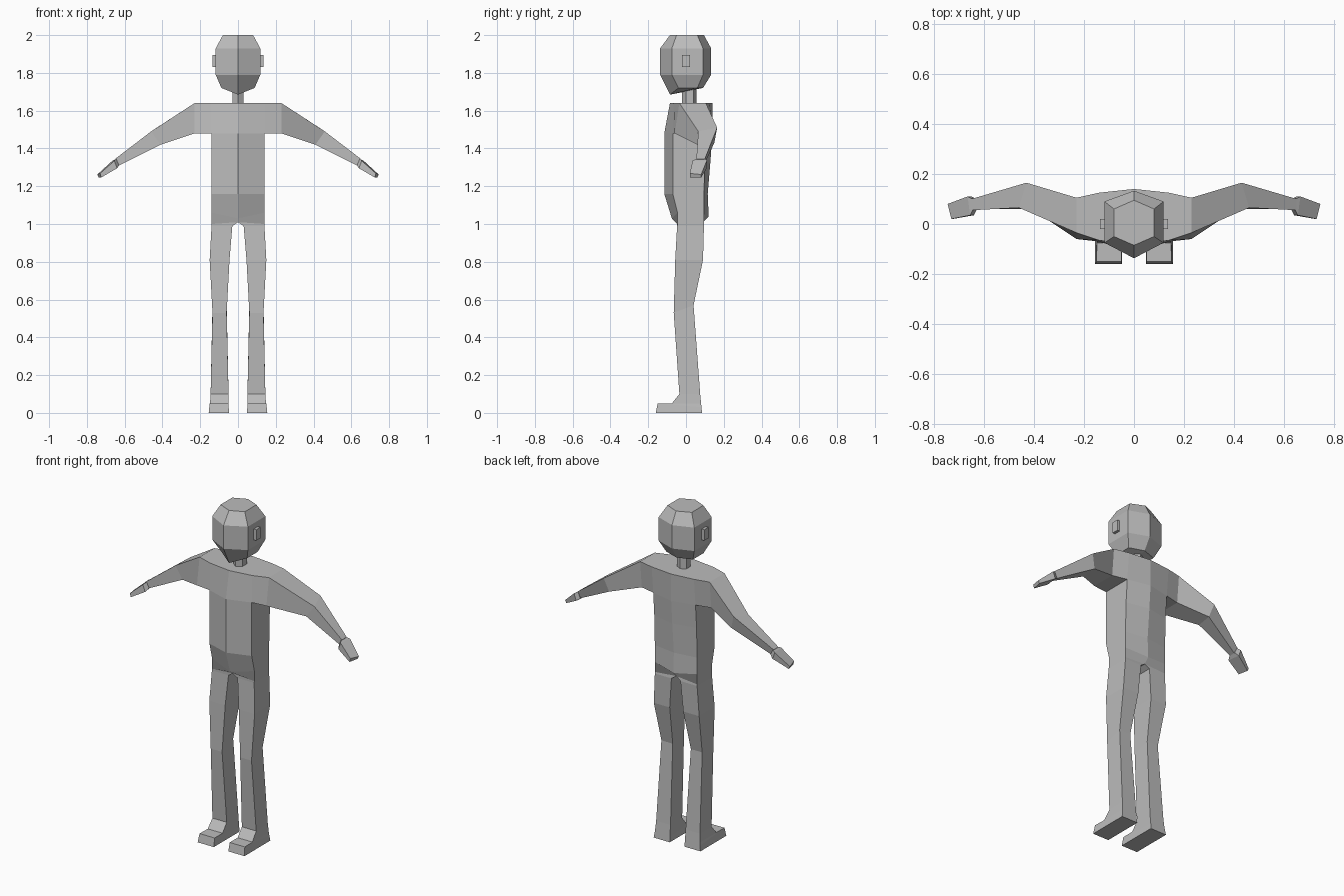
import bpy
import bmesh

cube = bpy.data.objects.get("Cube")
if cube:
    bpy.data.objects.remove(cube, do_unlink=True)

grey = bpy.data.materials.new("plain_grey")
grey.use_nodes = True
COLOUR = (0.5, 0.5, 0.5, 1)
grey.diffuse_color = COLOUR
grey.node_tree.nodes["Principled BSDF"].inputs["Base Color"].default_value = COLOUR


def add_ring(bm, points):
    return [bm.verts.new(p) for p in points]


def bridge(bm, rings, closed, skip=None):
    """Join neighbouring four-point rings with quads; skip leaves one quad open."""
    for i, (a, b) in enumerate(zip(rings, rings[1:])):
        for j in range(4 if closed else 3):
            if (i, j) != skip:
                k = (j + 1) % 4
                bm.faces.new((a[j], a[k], b[k], b[j]))


def half_ring(w, front, side_front, side_back, back, z, z_front=None, z_back=None):
    """Left half of a six-sided section: front point, two side points, back point."""
    return [(0, front, z if z_front is None else z_front), (w, side_front, z),
            (w, side_back, z), (0, back, z if z_back is None else z_back)]


def finish(bm, name):
    """Mirror the left half to the right and make a flat-shaded object."""
    bmesh.ops.mirror(bm, geom=bm.verts[:] + bm.edges[:] + bm.faces[:],
                     axis='X', merge_dist=0.0005)
    bmesh.ops.recalc_face_normals(bm, faces=bm.faces[:])
    mesh = bpy.data.meshes.new(name)
    bm.to_mesh(mesh)
    bm.free()
    mesh.materials.append(grey)
    obj = bpy.data.objects.new(name, mesh)
    bpy.context.collection.objects.link(obj)
    return obj


def hex_part(name, sections):
    bm = bmesh.new()
    rings = [add_ring(bm, half_ring(*s)) for s in sections]
    bridge(bm, rings, False)
    bm.faces.new(rings[0])
    bm.faces.new(rings[-1])
    return finish(bm, name)


# Body: torso, then arm and leg grown out of it
bm = bmesh.new()
torso = [add_ring(bm, half_ring(*s)) for s in (
    (0.14, -0.085, -0.065, 0.125, 0.14, 1.64),
    (0.14, -0.115, -0.07, 0.11, 0.14, 1.48),
    (0.14, -0.115, -0.07, 0.10, 0.13, 1.34),
    (0.14, -0.115, -0.07, 0.095, 0.115, 1.16),
    (0.14, -0.075, -0.045, 0.095, 0.12, 1.06, 1.03, 1.04),
    (0.14, -0.05, -0.045, 0.095, 0.09, 1.0, 1.01, 1.01),
)]
bridge(bm, torso, False, skip=(0, 1))
bm.faces.new(torso[0])

# Arm: corners are top front, bottom front, bottom back, top back
arm = [[torso[0][1], torso[1][1], torso[1][2], torso[0][2]]]
for points in (
    [(0.23, -0.035, 1.64), (0.23, -0.06, 1.48), (0.23, 0.09, 1.48), (0.23, 0.105, 1.64)],
    [(0.46, 0.065, 1.49), (0.41, 0.06, 1.42), (0.405, 0.15, 1.43), (0.43, 0.165, 1.51)],
    [(0.65, 0.055, 1.345), (0.63, 0.06, 1.31), (0.63, 0.095, 1.31), (0.65, 0.10, 1.345)],
):
    arm.append(add_ring(bm, points))
bridge(bm, arm, True)
bm.faces.new(arm[-1])

# Leg and foot: inner x, outer x, front y, back y, front z, back z
leg = []
for x0, x1, yf, yb, zf, zb in (
    (0.03, 0.14, -0.047, 0.095, 0.99, 0.99),
    (0.045, 0.15, -0.057, 0.09, 0.81, 0.81),
    (0.06, 0.135, -0.065, 0.04, 0.53, 0.57),
    (0.05, 0.145, -0.035, 0.075, 0.10, 0.10),
    (0.05, 0.148, -0.075, 0.08, 0.05, 0.05),
    (0.05, 0.15, -0.15, 0.082, 0.05, 0.03),
    (0.048, 0.155, -0.16, 0.085, 0, 0),
):
    leg.append(add_ring(bm, [(x0, yf, zf), (x1, yf, zf), (x1, yb, zb), (x0, yb, zb)]))
bridge(bm, [torso[-1], leg[0]], False)
bm.faces.new((torso[-1][0], leg[0][0], leg[0][3], torso[-1][3]))
bridge(bm, leg, True)
bm.faces.new(leg[-1])
finish(bm, "body")

# Head and neck
hex_part("head", (
    (0.08, -0.085, -0.05, 0.06, 0.095, 2.0),
    (0.118, -0.137, -0.075, 0.09, 0.133, 1.93),
    (0.118, -0.137, -0.075, 0.09, 0.133, 1.79),
    (0.088, -0.085, -0.04, 0.06, 0.09, 1.72, 1.685, 1.72),
))
hex_part("neck", (
    (0.03, -0.022, 0, 0.04, 0.056, 1.74),
    (0.03, -0.022, 0, 0.04, 0.056, 1.63),
))

# Ears
bm = bmesh.new()
ear = [add_ring(bm, [(x, -0.02, 1.83), (x, 0.02, 1.83), (x, 0.02, 1.895), (x, -0.02, 1.895)])
       for x in (0.11, 0.135)]
bridge(bm, ear, True)
bm.faces.new(ear[-1])
bm.faces.new(ear[0])
finish(bm, "ears")

# Hands: a short cuff widening into a tapered mitt
bm = bmesh.new()
hand = [add_ring(bm, p) for p in (
    [(0.645, 0.055, 1.345), (0.63, 0.055, 1.31), (0.63, 0.10, 1.31), (0.645, 0.10, 1.345)],
    [(0.655, 0.035, 1.335), (0.64, 0.035, 1.295), (0.65, 0.11, 1.295), (0.665, 0.11, 1.335)],
    [(0.73, 0.02, 1.268), (0.725, 0.02, 1.246), (0.737, 0.08, 1.246), (0.745, 0.08, 1.262)],
)]
bridge(bm, hand, True)
bm.faces.new(hand[0])
bm.faces.new(hand[-1])
finish(bm, "hands")
